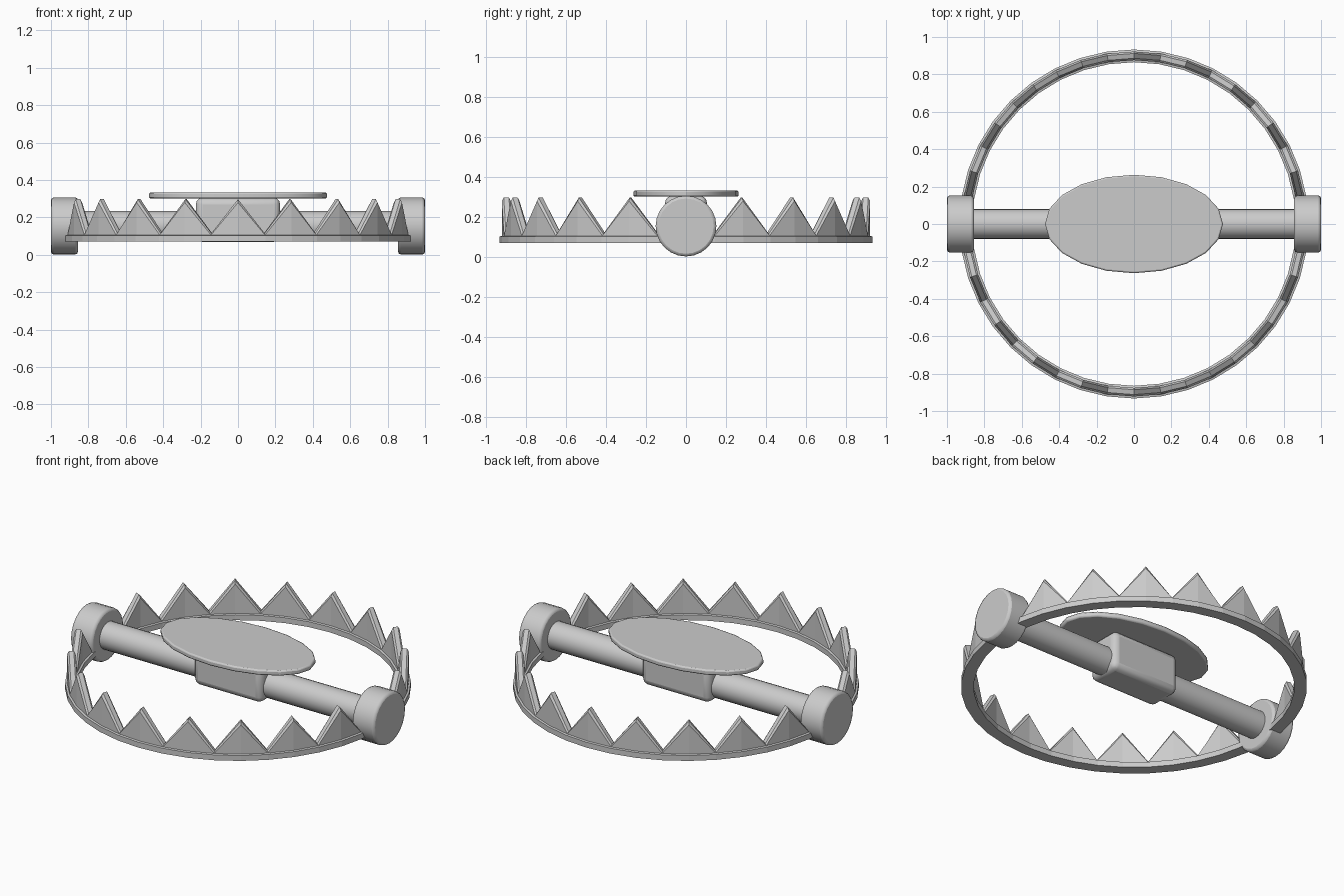
import bpy, bmesh
from math import pi, sin, cos, radians

if "Cube" in bpy.data.objects:
    bpy.data.objects.remove(bpy.data.objects["Cube"])

ROD_Z = 0.154


def finish(ob, bevel=0.0, segments=2):
    """Bevel the hard edges and shade by angle."""
    if bevel:
        mod = ob.modifiers.new("bevel", 'BEVEL')
        mod.width = bevel
        mod.segments = segments
        mod.limit_method = 'ANGLE'
        mod.angle_limit = radians(40)
    bpy.ops.object.select_all(action='DESELECT')
    ob.select_set(True)
    bpy.context.view_layer.objects.active = ob
    bpy.ops.object.shade_smooth_by_angle(angle=radians(30))


def x_cylinder(name, x, radius, length, bevel=0.0):
    bpy.ops.mesh.primitive_cylinder_add(vertices=24, radius=radius, depth=length,
                                        location=(x, 0, ROD_Z), rotation=(0, pi / 2, 0))
    ob = bpy.context.object
    ob.name = name
    finish(ob, bevel)


def section(zt):
    """Closed (radius, z) cross-section of the jaw, with tooth height zt."""
    zs = max(zt - 0.018, 0.106)
    return [(0.865, 0.07), (0.933, 0.07), (0.933, 0.102), (0.922, 0.105),
            (0.922, zs), (0.912, zt), (0.886, zt), (0.876, zs),
            (0.876, 0.105), (0.865, 0.102)]


def jaw(name, side):
    bm = bmesh.new()
    # stations every 9 degrees: valleys on odd steps, tooth tips on even ones
    stations = [(3, 0.115)]
    stations += [(9 * i, 0.297 if i % 2 == 0 else 0.115) for i in range(1, 20)]
    stations += [(177, 0.115)]
    rings = []
    for deg, zt in stations:
        a = radians(deg)
        rings.append([bm.verts.new((r * cos(a), side * r * sin(a), z))
                      for r, z in section(zt)])
    n = len(rings[0])
    for r0, r1 in zip(rings, rings[1:]):
        for j in range(n):
            k = (j + 1) % n
            bm.faces.new((r0[j], r0[k], r1[k], r1[j]))
    bm.faces.new(rings[0])
    bm.faces.new(rings[-1])
    bmesh.ops.recalc_face_normals(bm, faces=bm.faces)
    me = bpy.data.meshes.new(name)
    bm.to_mesh(me)
    bm.free()
    bpy.context.collection.objects.link(bpy.data.objects.new(name, me))


# toothed jaws
jaw("front_jaw", -1)
jaw("back_jaw", 1)

# hinge rod and end caps
x_cylinder("hinge_rod", 0, 0.08, 1.75)
x_cylinder("left_end_cap", -0.928, 0.152, 0.144, 0.014)
x_cylinder("right_end_cap", 0.928, 0.152, 0.144, 0.014)

# central block
bpy.ops.mesh.primitive_cube_add(size=1, location=(0, 0, 0.187))
block = bpy.context.object
block.name = "centre_block"
block.scale = (0.45, 0.21, 0.236)
bpy.ops.object.transform_apply(location=False, rotation=False, scale=True)
finish(block, 0.035, 3)

# oval trigger plate
bpy.ops.mesh.primitive_cylinder_add(vertices=20, radius=1, depth=0.031, location=(0, 0, 0.317))
plate = bpy.context.object
plate.name = "trigger_plate"
plate.scale = (0.476, 0.263, 1)
bpy.ops.object.transform_apply(location=False, rotation=False, scale=True)
finish(plate, 0.008)
